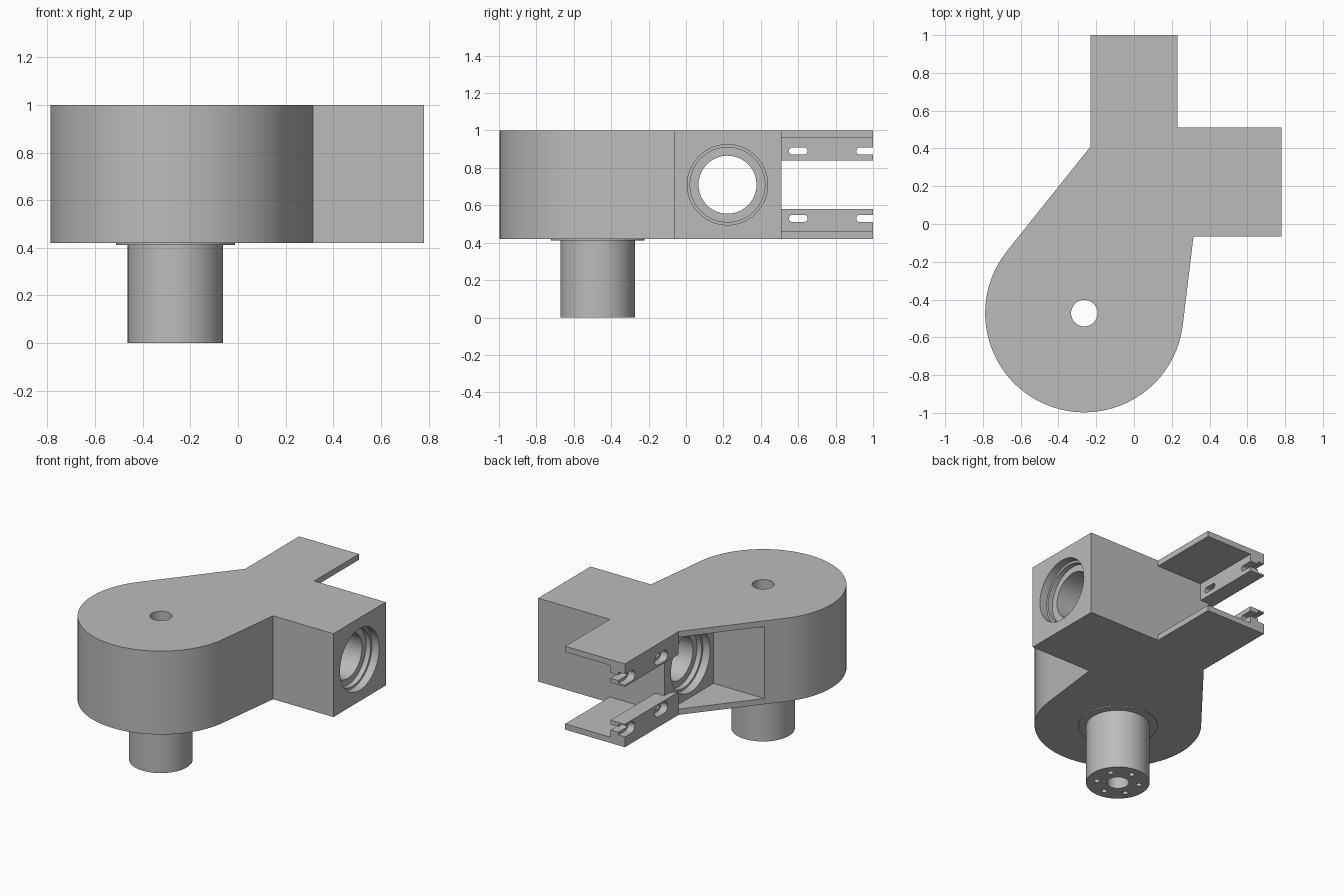
import bpy, bmesh, math
from mathutils import Matrix

if "Cube" in bpy.data.objects:
    bpy.data.objects.remove(bpy.data.objects["Cube"])

grey = bpy.data.materials.new("light grey metal")
grey.diffuse_color = (0.5, 0.5, 0.5, 1)
grey.use_nodes = True
grey.node_tree.nodes["Principled BSDF"].inputs["Base Color"].default_value = grey.diffuse_color

HUB = (-0.263, -0.472)      # hub axis
R = 0.525                   # hub radius
Z0, Z1, PLATE = 0.42, 1.0, 0.04
ZM = (Z0 + Z1) / 2


def finish(bm, name):
    bmesh.ops.recalc_face_normals(bm, faces=bm.faces)
    me = bpy.data.meshes.new(name)
    bm.to_mesh(me)
    bm.free()
    ob = bpy.data.objects.new(name, me)
    bpy.context.collection.objects.link(ob)
    me.materials.append(grey)
    return ob


def prism(name, pts, lo, hi, along_x=False):
    """Extrude a 2D outline along z, or an outline in (y, z) along x."""
    bm = bmesh.new()
    place = (lambda a, b: (lo, a, b)) if along_x else (lambda a, b: (a, b, lo))
    face = bm.faces.new([bm.verts.new(place(a, b)) for a, b in pts])
    new = bmesh.ops.extrude_face_region(bm, geom=[face])["geom"]
    d = hi - lo
    bmesh.ops.translate(bm, vec=(d, 0, 0) if along_x else (0, 0, d),
                        verts=[v for v in new if isinstance(v, bmesh.types.BMVert)])
    return finish(bm, name)


def circle(c, r, n=64):
    return [(c[0] + r * math.cos(2 * math.pi * i / n),
             c[1] + r * math.sin(2 * math.pi * i / n)) for i in range(n)]


def rect(a0, b0, a1, b1):
    return [(a0, b0), (a1, b0), (a1, b1), (a0, b1)]


def slot(y0, y1, z, h, n=10):
    """Rounded slot outline in (y, z)."""
    ends = [(y1 - h, -math.pi / 2), (y0 + h, math.pi / 2)]
    return [(c + h * math.cos(a + math.pi * i / n), z + h * math.sin(a + math.pi * i / n))
            for c, a in ends for i in range(n + 1)]


def cut(ob, cutters):
    for c in cutters:
        c.hide_render = True
        m = ob.modifiers.new("cut", 'BOOLEAN')
        m.operation, m.solver, m.object = 'DIFFERENCE', 'EXACT', c
    bpy.context.view_layer.update()
    dg = bpy.context.evaluated_depsgraph_get()
    me = bpy.data.meshes.new_from_object(ob.evaluated_get(dg))
    ob.modifiers.clear()
    ob.data = me
    for c in cutters:
        bpy.data.objects.remove(c)


def smooth(ob):
    bpy.ops.object.select_all(action='DESELECT')
    ob.select_set(True)
    bpy.context.view_layer.objects.active = ob
    bpy.ops.object.shade_smooth_by_angle(angle=math.radians(30))


def tangent(p, side):
    """Angle on the hub circle where the line from p touches it."""
    dx, dy = p[0] - HUB[0], p[1] - HUB[1]
    return math.atan2(dy, dx) + side * math.acos(R / math.hypot(dx, dy))


# Housing: round hub blending into a side block and a rear arm
left, right = (-0.23, 0.41), (0.315, -0.065)
a0, a1 = tangent(left, 1), tangent(right, -1) + 2 * math.pi
arc = [(HUB[0] + R * math.cos(a0 + (a1 - a0) * i / 72),
        HUB[1] + R * math.sin(a0 + (a1 - a0) * i / 72)) for i in range(73)]
outline = arc + [right, (0.78, -0.065), (0.78, 0.51), (0.23, 0.51), (0.23, 1), (-0.23, 1), left]
housing = prism("housing", outline, Z0, Z1)

# Open pocket behind the slanted wall and between the arm plates
pocket = prism("pocket_cutter", [(-1, -0.03), (-0.19, -0.03), (-0.19, 0.51), (1, 0.51),
                                 (1, 1.2), (-1, 1.2)], Z0 + PLATE, Z1 - PLATE)
cutters = [pocket, prism("hub_bore_cutter", circle(HUB, 0.07, 40), 0.2, 1.2)]

# Cross bore with stepped seats at both ends
for r, x0, x1 in [(0.155, -0.3, 0.9), (0.20, 0.69, 0.9), (0.215, 0.725, 0.9),
                  (0.20, -0.3, -0.10), (0.215, -0.3, -0.135)]:
    cutters.append(prism("cross_bore_cutter", circle((0.222, ZM), r), x0, x1, True))
cut(housing, cutters)
smooth(housing)

# Slotted rails along the outer edge of both arm plates
for name, lo, hi, zs in [("upper_rail", 0.84, Z1 - PLATE, 0.89),
                         ("lower_rail", Z0 + PLATE, 0.58, 0.53)]:
    rail = prism(name, [(-0.23, 0.41), (-0.12, 0.51), (-0.12, 1), (-0.23, 1)], lo, hi)
    tools = []
    for y0, y1 in [(0.55, 0.65), (0.91, 1.2)]:
        tools.append(prism("slot_cutter", slot(y0, y1, zs, 0.019), -0.4, 0, True))
        tools.append(prism("slot_recess_cutter", slot(y0 - 0.02, y1 + 0.02, zs, 0.038),
                           -0.4, -0.18, True))
    cut(rail, tools)
    smooth(rail)

# Output shaft with centre hole and a ring of bolt holes
shaft = prism("shaft", circle(HUB, 0.2), 0, Z0)
holes = [prism("shaft_bore_cutter", circle(HUB, 0.07, 40), -0.1, 0.6)]
for i in range(6):
    t = math.radians(60 * i + 30)
    c = (HUB[0] + 0.135 * math.cos(t), HUB[1] + 0.135 * math.sin(t))
    holes.append(prism("bolt_hole_cutter", circle(c, 0.018, 16), -0.1, 0.12))
cut(shaft, holes)
smooth(shaft)

# Thin collar where the shaft meets the hub
collar = prism("collar", circle(HUB, 0.25), 0.412, Z0)
cut(collar, [prism("collar_bore_cutter", circle(HUB, 0.199), 0.3, 0.5)])
smooth(collar)
